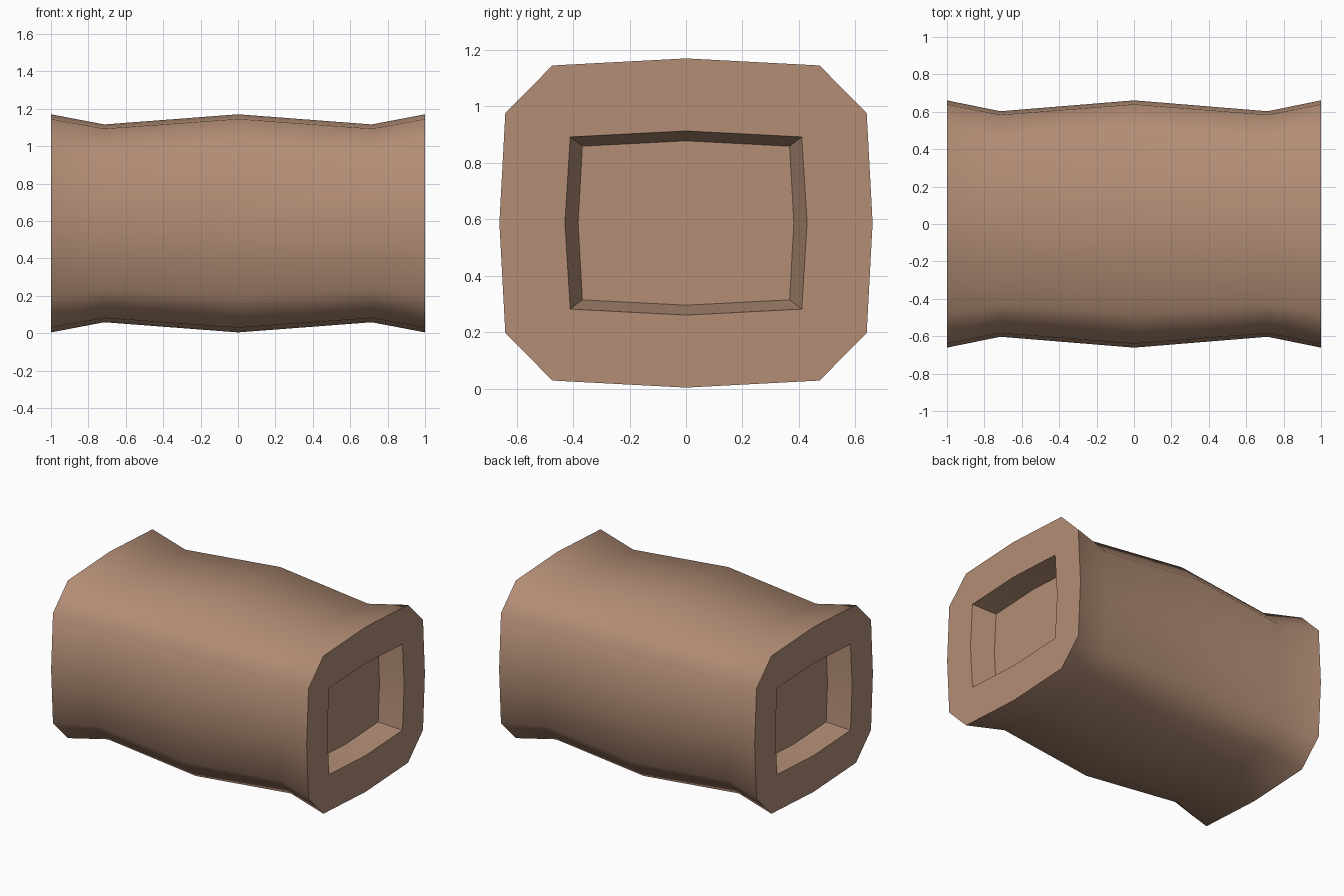
import bpy, bmesh, math

if "Cube" in bpy.data.objects:
    bpy.data.objects.remove(bpy.data.objects["Cube"])

ZC = 0.587  # height of the central axis


def loop(half):
    """Close a half outline (top to bottom) by point symmetry."""
    return half + [(-y, -z) for y, z in half]


# Outer section (chamfered, slightly bowed box) and the two recess outlines
OUTER = loop([(0, .583), (.473, .558), (.64, .39),
              (.661, 0), (.64, -.39), (.473, -.558)])
MOUTH = loop([(0, .326), (.41, .305), (.429, 0), (.41, -.305)])
FLOOR = loop([(0, .291), (.367, .272), (.382, 0), (.367, -.272)])
WAIST_Y, WAIST_Z = .912, .907
DEPTH = .16

bm = bmesh.new()


def ring(pts, x, sy=1, sz=1):
    return [bm.verts.new((x, y * sy, ZC + z * sz)) for y, z in pts]


def bridge(a, b):
    n = len(a)
    for i in range(n):
        j = (i + 1) % n
        bm.faces.new((a[i], a[j], b[j], b[i]))


# Outer shell: flared ends, pinched waists, fuller middle
rings = [ring(OUTER, x, sy, sz) for x, sy, sz in (
    (-1, 1, 1), (-.715, WAIST_Y, WAIST_Z), (0, 1, 1),
    (.715, WAIST_Y, WAIST_Z), (1, 1, 1))]
for a, b in zip(rings, rings[1:]):
    bridge(a, b)

# End faces with a tapered rectangular recess
for side, o in ((-1, rings[0]), (1, rings[-1])):
    mouth = ring(MOUTH, side)
    floor = ring(FLOOR, side * (1 - DEPTH))
    for k in range(4):
        t, a, b, s = o[3 * k], o[3 * k + 1], o[3 * k + 2], o[(3 * k + 3) % 12]
        mt, mc, ms = mouth[2 * k], mouth[2 * k + 1], mouth[(2 * k + 2) % 8]
        bm.faces.new((t, a, mc, mt))
        bm.faces.new((a, b, mc))
        bm.faces.new((b, s, ms, mc))
    bridge(mouth, floor)
    bm.faces.new(floor)

bmesh.ops.recalc_face_normals(bm, faces=bm.faces[:])
mesh = bpy.data.meshes.new("barrel_body")
bm.to_mesh(mesh)
bm.free()
body = bpy.data.objects.new("barrel_body", mesh)
bpy.context.collection.objects.link(body)

# Brown clay colour
mat = bpy.data.materials.new("brown_clay")
mat.diffuse_color = (.45, .27, .18, 1)
mat.use_nodes = True
mat.node_tree.nodes["Principled BSDF"].inputs["Base Color"].default_value = mat.diffuse_color
mesh.materials.append(mat)

# Smooth sides, crisp rims
bpy.context.view_layer.objects.active = body
body.select_set(True)
bpy.ops.object.shade_smooth_by_angle(angle=math.radians(55))
